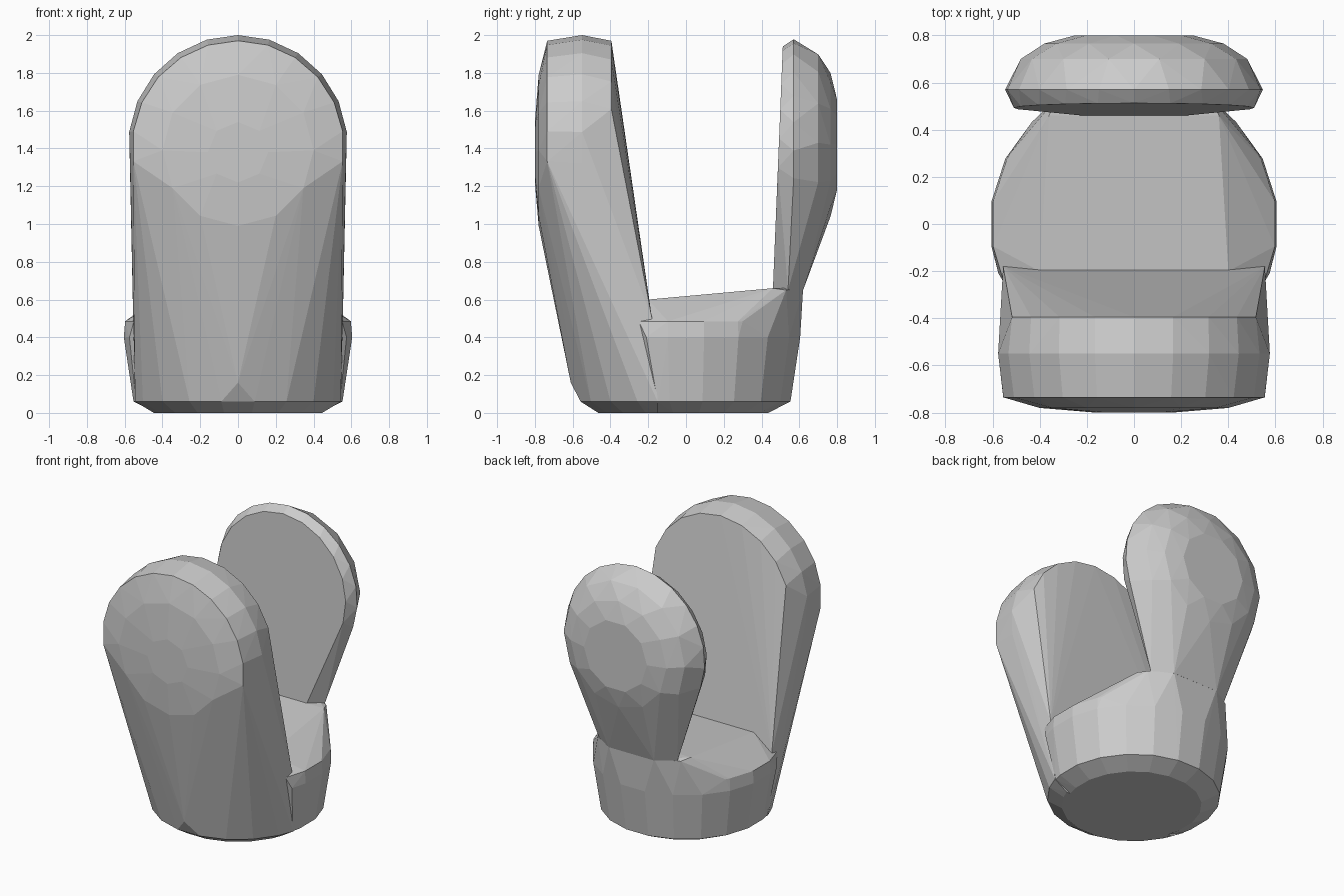
import bpy, bmesh
from math import sin, cos, radians

if "Cube" in bpy.data.objects:
    bpy.data.objects.remove(bpy.data.objects["Cube"])


def hull(name, pts):
    """Faceted convex solid wrapped around the given section points."""
    bm = bmesh.new()
    for p in pts:
        bm.verts.new(p)
    res = bmesh.ops.convex_hull(bm, input=bm.verts)
    junk = [v for v in bm.verts if not v.link_faces]
    bmesh.ops.delete(bm, geom=junk, context='VERTS')
    bmesh.ops.dissolve_limit(bm, angle_limit=radians(1.0), verts=bm.verts, edges=bm.edges)
    bmesh.ops.recalc_face_normals(bm, faces=bm.faces)
    me = bpy.data.meshes.new(name)
    bm.to_mesh(me)
    bm.free()
    ob = bpy.data.objects.new(name, me)
    bpy.context.collection.objects.link(ob)
    return ob


def arc(y, r, zc, a0=0, a1=360, n=16, lean=0.0):
    """Upright arc facing the front; lean shifts y with height."""
    out = []
    for i in range(n + 1):
        a = radians(a0 + (a1 - a0) * i / n)
        z = zc + r * sin(a)
        out.append((r * cos(a), y + lean * (z - zc), z))
    return out


def ring(r, z, lo, hi, n=20):
    """Level circle about the z axis, kept between y = lo and y = hi."""
    out = []
    for i in range(n):
        a = radians(360 * (i + 0.5) / n)
        x, y = r * cos(a), r * sin(a)
        if lo <= y <= hi:
            out.append((x, y, z))
    for y in (lo, hi):
        if abs(y) < r:
            x = (r * r - y * y) ** 0.5
            out += [(x, y, z), (-x, y, z)]
    return out


def pair(*pts):
    """Mirror points across x."""
    return [(s * x, y, z) for x, y, z in pts for s in (1, -1)]


# Tall front panel: round foot, leaning flat inner face, domed top
front = ring(0.47, 0.0, -1, -0.15) + ring(0.565, 0.06, -1, -0.15)
front += [(0, -0.61, 0.16)] + pair((0.555, -0.18, 0.5))
front += arc(-0.395, 0.55, 1.42, 20, 160, 8)
front += arc(-0.55, 0.58, 1.42, -10, 190, 12)
front += arc(-0.735, 0.56, 1.41, -8, 188, 12)
front += arc(-0.78, 0.40, 1.39, n=12)
front += arc(-0.80, 0.16, 1.38, n=8)
hull("front_panel", front)

# Cup-shaped base with a raised rear rim
base = ring(0.44, 0.0, -0.15, 1) + ring(0.56, 0.06, -0.15, 1)
base += ring(0.612, 0.40, -0.21, 1) + ring(0.605, 0.485, -0.25, 0.30)
base += pair((0.40, -0.20, 0.60), (0.36, 0.46, 0.66), (0.33, 0.53, 0.65), (0.18, 0.62, 0.66))
hull("base", base)

# Rear paddle: flat inside, bulging round head, narrow neck
paddle = pair((0.22, 0.46, 0.65), (0.31, 0.54, 0.65), (0.18, 0.62, 0.65))
paddle += arc(0.492, 0.51, 1.43, -15, 195, 12, 0.04)
paddle += arc(0.57, 0.548, 1.43, -20, 200, 14)
paddle += arc(0.70, 0.48, 1.43, n=14)
paddle += arc(0.765, 0.38, 1.42, n=12)
paddle += arc(0.80, 0.25, 1.42, n=10)
hull("rear_paddle", paddle)
